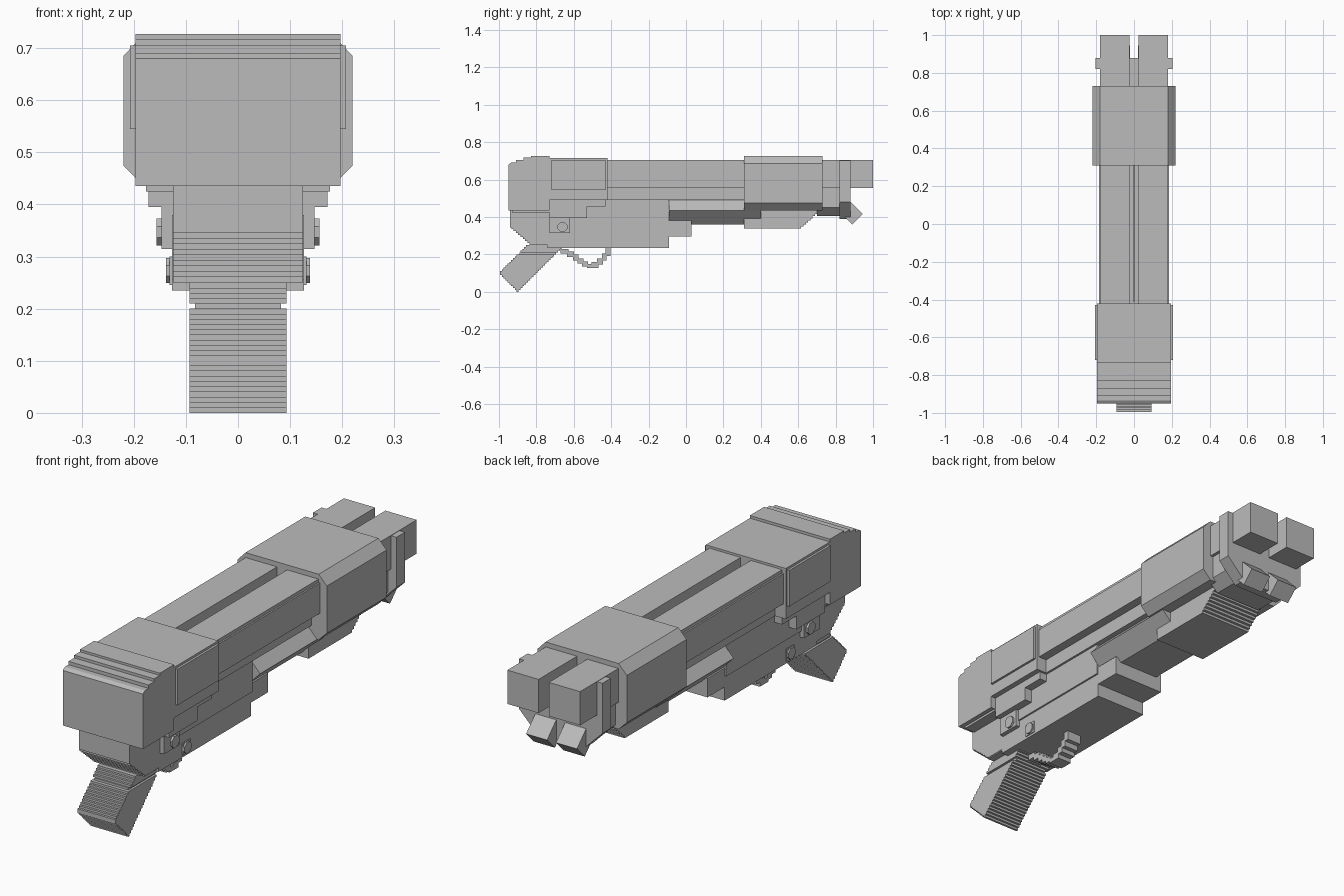
import bpy, bmesh, math
from mathutils import Vector

cube = bpy.data.objects.get("Cube")
if cube:
    bpy.data.objects.remove(cube, do_unlink=True)

grey = bpy.data.materials.new("plain grey")
grey.use_nodes = True
COLOUR = (0.5, 0.5, 0.5, 1)
grey.diffuse_color = COLOUR
grey.node_tree.nodes["Principled BSDF"].inputs["Base Color"].default_value = COLOUR


def finish(name, bm):
    bmesh.ops.recalc_face_normals(bm, faces=bm.faces)
    mesh = bpy.data.meshes.new(name)
    bm.to_mesh(mesh)
    bm.free()
    mesh.materials.append(grey)
    obj = bpy.data.objects.new(name, mesh)
    bpy.context.collection.objects.link(obj)
    return obj


def prism(bm, points, offset):
    """Extrude a closed loop of 3D points along an offset."""
    face = bm.faces.new([bm.verts.new(p) for p in points])
    res = bmesh.ops.extrude_face_region(bm, geom=[face])
    moved = [g for g in res["geom"] if isinstance(g, bmesh.types.BMVert)]
    bmesh.ops.translate(bm, verts=moved, vec=Vector(offset))


def add_box(bm, x, y, z):
    loop = [(x[0], y[0], z[0]), (x[1], y[0], z[0]), (x[1], y[1], z[0]), (x[0], y[1], z[0])]
    prism(bm, loop, (0, 0, z[1] - z[0]))


def box(name, half, y, z):
    """Box centred across the model."""
    bm = bmesh.new()
    add_box(bm, (-half, half), y, z)
    return finish(name, bm)


def pair(name, x, y, z):
    """Box with a mirrored twin."""
    bm = bmesh.new()
    for s in (1, -1):
        add_box(bm, sorted((s * x[0], s * x[1])), y, z)
    return finish(name, bm)


def side_profile(name, half, pts):
    bm = bmesh.new()
    prism(bm, [(-half, y, z) for y, z in pts], (2 * half, 0, 0))
    return finish(name, bm)


def section(name, y, right_half):
    """Mirrored cross-section extruded along the length."""
    bm = bmesh.new()
    pts = right_half + [(-x, z) for x, z in reversed(right_half)]
    prism(bm, [(x, y[0], z) for x, z in pts], (0, y[1] - y[0], 0))
    return finish(name, bm)


def stepped(name, half, pts, steps):
    """Convex side profile cut into stair-like horizontal slices."""
    bm = bmesh.new()
    low, high = min(p[1] for p in pts), max(p[1] for p in pts)
    h = (high - low) / steps
    for i in range(steps):
        mid = low + (i + 0.5) * h
        cuts = []
        for (y1, z1), (y2, z2) in zip(pts, pts[1:] + pts[:1]):
            if (z1 - mid) * (z2 - mid) < 0:
                cuts.append(y1 + (y2 - y1) * (mid - z1) / (z2 - z1))
        add_box(bm, (-half, half), (min(cuts), max(cuts)), (mid - h / 2, mid + h / 2))
    return finish(name, bm)


# Rear housing with stepped top edge
side_profile("rear_housing", 0.197, [
    (-0.95, 0.435), (-0.73, 0.435), (-0.73, 0.49), (-0.42, 0.49), (-0.42, 0.715),
    (-0.73, 0.715), (-0.73, 0.727), (-0.83, 0.727), (-0.83, 0.717), (-0.87, 0.717),
    (-0.87, 0.705), (-0.91, 0.705), (-0.91, 0.69), (-0.935, 0.69), (-0.95, 0.68)])
pair("housing_side_panel", (0.19, 0.207), (-0.72, -0.43), (0.545, 0.705))

# Barrels with a central groove, and the recessed bed under them
pair("barrel", (0.025, 0.179), (-0.45, 1.0), (0.555, 0.705))
pair("barrel_side_rail", (0.17, 0.186), (-0.45, 0.35), (0.555, 0.69))
box("groove_floor", 0.04, (-0.45, 0.88), (0.56, 0.66))
box("groove_rib", 0.006, (-0.41, 0.33), (0.65, 0.672))
box("barrel_bed", 0.145, (-0.5, 0.4), (0.49, 0.56))

# Lower receiver
box("receiver_upper", 0.135, (-0.73, -0.09), (0.345, 0.5))
side_profile("receiver_lower", 0.127, [
    (-0.83, 0.255), (-0.74, 0.255), (-0.74, 0.235), (-0.09, 0.235), (-0.09, 0.295),
    (0.03, 0.295), (0.03, 0.38), (-0.83, 0.38)])
box("receiver_rear", 0.125, (-0.94, -0.7), (0.345, 0.44))
stepped("receiver_tail", 0.125, [(-0.94, 0.345), (-0.83, 0.25), (-0.7, 0.25), (-0.7, 0.345)], 9)
box("receiver_ledge", 0.177, (-0.93, -0.73), (0.425, 0.44))

# Stepped side plates
pair("side_plate_top", (0.12, 0.172), (-0.73, -0.53), (0.395, 0.49))
pair("side_plate_front", (0.12, 0.172), (-0.53, -0.43), (0.455, 0.49))
pair("side_plate_step", (0.12, 0.16), (-0.6, -0.53), (0.42, 0.47))
pair("side_plate_lower", (0.12, 0.147), (-0.73, -0.62), (0.315, 0.4))
pair("trigger_plate", (0.12, 0.131), (-0.575, -0.52), (0.245, 0.3))

# Octagonal bolts on both sides
for name, y, z, r, outer in (("upper_bolt", -0.66, 0.347, 0.028, 0.156),
                             ("lower_bolt", -0.548, 0.273, 0.026, 0.138)):
    bm = bmesh.new()
    for s in (1, -1):
        ring = [(s * 0.12, y + r * math.cos(math.radians(22.5 + 45 * i)),
                 z + r * math.sin(math.radians(22.5 + 45 * i))) for i in range(8)]
        prism(bm, ring, (s * (outer - 0.12), 0, 0))
    finish(name, bm)

# Raked grip and its narrow collar
stepped("grip", 0.093, [(-1.0, 0.1), (-0.9, 0.0), (-0.7, 0.2), (-0.9, 0.2)], 20)
stepped("grip_collar", 0.083, [(-0.895, 0.2), (-0.7, 0.2), (-0.69, 0.21), (-0.885, 0.21)], 1)
stepped("grip_top", 0.093, [(-0.89, 0.21), (-0.69, 0.21), (-0.65, 0.25), (-0.85, 0.25)], 4)

# Trigger guard as a chain of short steps
guard = [(-0.67, 0.225), (-0.635, 0.212), (-0.605, 0.195), (-0.58, 0.175), (-0.555, 0.158),
         (-0.53, 0.144), (-0.505, 0.135), (-0.475, 0.155), (-0.45, 0.175), (-0.43, 0.2), (-0.41, 0.23)]
bm = bmesh.new()
for (y1, z1), (y2, z2) in zip(guard, guard[1:]):
    add_box(bm, (-0.035, 0.035), (y1, y2 + 0.006), (min(z1, z2) - 0.008, max(z1, z2) + 0.004))
finish("trigger_guard", bm)

# Faceted under-tube and sliding fore-end
section("under_tube", (-0.09, 0.4), [(0.1, 0.36), (0.172, 0.435), (0.105, 0.505)])
section("fore_end", (0.31, 0.73), [(0.18, 0.435), (0.22, 0.475), (0.22, 0.685), (0.18, 0.727)])
box("fore_end_keel", 0.13, (0.31, 0.61), (0.338, 0.44))
stepped("keel_slope", 0.13, [(0.6, 0.338), (0.61, 0.338), (0.72, 0.437), (0.6, 0.437)], 9)

# Muzzle core, bracket and angled prongs
section("muzzle_core", (0.7, 0.83), [(0.115, 0.405), (0.165, 0.45), (0.165, 0.6)])
section("muzzle_bracket", (0.82, 0.88), [(0.115, 0.39), (0.205, 0.48), (0.205, 0.56)])
pair("bracket_arm", (0.17, 0.205), (0.82, 0.88), (0.55, 0.703))
bm = bmesh.new()
for s in (1, -1):
    prong = [(s * 0.022, y, z) for y, z in ((0.89, 0.36), (0.945, 0.415), (0.85, 0.51), (0.795, 0.455))]
    prism(bm, prong, (s * 0.103, 0, 0))
finish("muzzle_prongs", bm)
